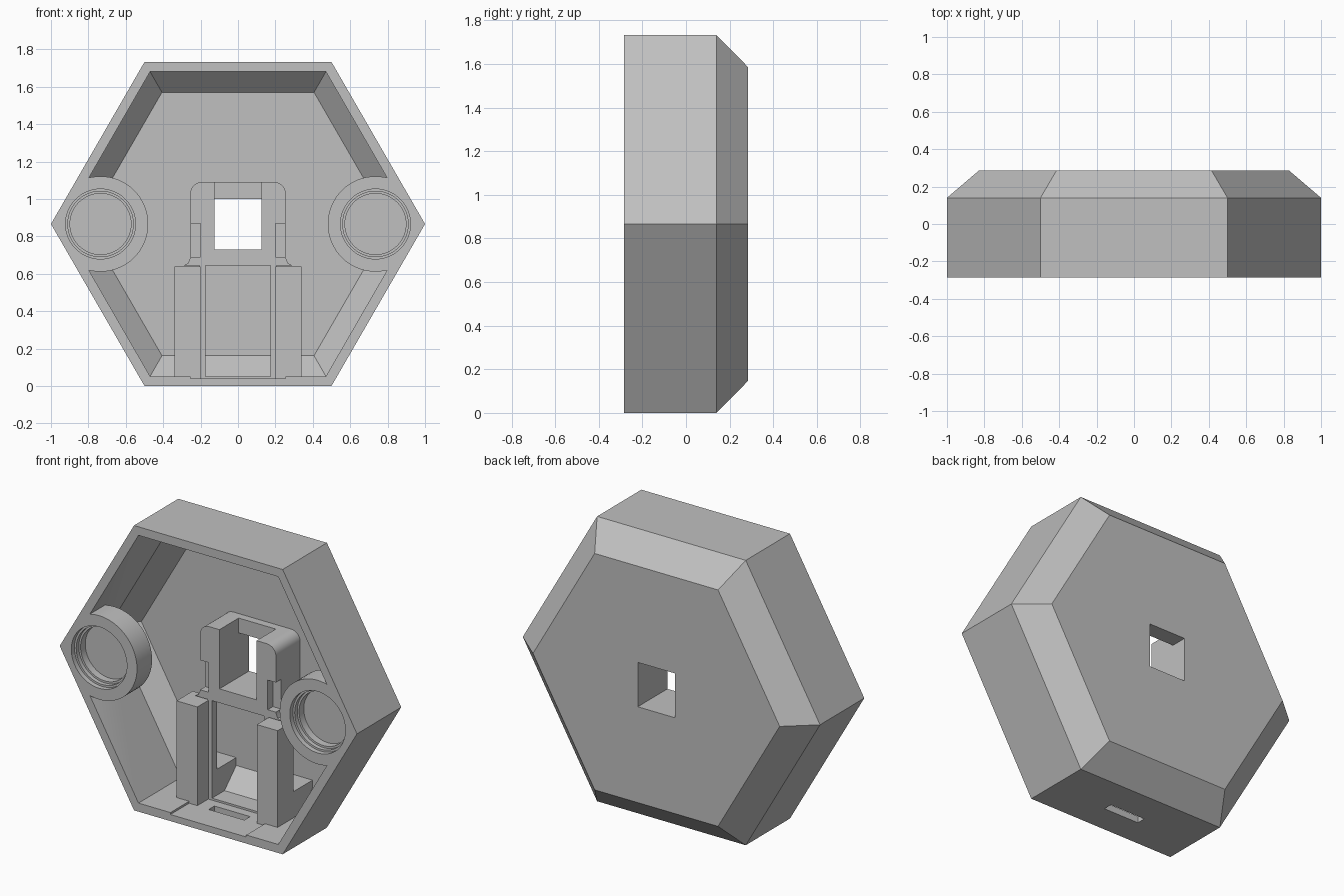
import bpy, bmesh, math
from mathutils import Matrix, Vector

cube = bpy.data.objects.get("Cube")
if cube:
    bpy.data.objects.remove(cube, do_unlink=True)

MID = math.sqrt(3) / 2      # height of the hexagon centre
FRONT, BACK = -0.285, 0.285
FLOOR = 0.233               # inner floor depth
PLATE = 0.0                 # front face of the bracket

grey = bpy.data.materials.new("plain grey")
grey.use_nodes = True
colour = (0.53, 0.53, 0.53, 1)
grey.diffuse_color = colour
grey.node_tree.nodes["Principled BSDF"].inputs["Base Color"].default_value = colour


def finish(bm, name):
    bmesh.ops.recalc_face_normals(bm, faces=bm.faces)
    mesh = bpy.data.meshes.new(name)
    bm.to_mesh(mesh)
    bm.free()
    mesh.materials.append(grey)
    ob = bpy.data.objects.new(name, mesh)
    bpy.context.scene.collection.objects.link(ob)
    return ob


def box(name, x, y, z):
    bm = bmesh.new()
    bmesh.ops.create_cube(bm, size=1)
    for v in bm.verts:
        v.co = [a[0] if c < 0 else a[1] for c, a in zip(v.co, (x, y, z))]
    return finish(bm, name)


def hex_loft(name, rings):
    """Closed loft through hexagons given as (radius, y)."""
    bm = bmesh.new()
    loops = []
    for r, y in rings:
        angles = [math.radians(60 * k) for k in range(6)]
        loops.append([bm.verts.new((r * math.cos(a), y, MID + r * math.sin(a))) for a in angles])
    for a, b in zip(loops, loops[1:]):
        for k in range(6):
            n = (k + 1) % 6
            bm.faces.new((a[k], a[n], b[n], b[k]))
    bm.faces.new(loops[0])
    bm.faces.new(loops[-1])
    return finish(bm, name)


def cylinder(name, x, r, y0, y1):
    bm = bmesh.new()
    place = Matrix.Translation((x, (y0 + y1) / 2, MID)) @ Matrix.Rotation(math.pi / 2, 4, 'X')
    bmesh.ops.create_cone(bm, cap_ends=True, segments=64, radius1=r, radius2=r,
                          depth=y1 - y0, matrix=place)
    return finish(bm, name)


def extrude(name, points, offset):
    bm = bmesh.new()
    face = bm.faces.new([bm.verts.new(p) for p in points])
    out = bmesh.ops.extrude_face_region(bm, geom=[face])
    moved = [g for g in out["geom"] if isinstance(g, bmesh.types.BMVert)]
    bmesh.ops.translate(bm, verts=moved, vec=Vector(offset))
    return finish(bm, name)


def carve(target, cutter, operation='DIFFERENCE', keep=False):
    mod = target.modifiers.new("carve", 'BOOLEAN')
    mod.operation, mod.solver, mod.object = operation, 'EXACT', cutter
    bpy.context.view_layer.objects.active = target
    bpy.ops.object.modifier_apply(modifier=mod.name)
    if not keep:
        bpy.data.objects.remove(cutter, do_unlink=True)


# Hollow hexagonal shell with a bevelled back
shell = hex_loft("shell", [(0.83, BACK), (1, 0.14), (1, FRONT), (0.94, FRONT),
                           (0.94, 0.12), (0.813, FLOOR)])
carve(shell, box("window_cutter", (-0.125, 0.125), (0.1, 0.4), (0.73, 1.0)))
carve(shell, box("groove_cutter", (-0.255, 0.255), (-0.4, PLATE), (0.04, 0.1)))
carve(shell, box("slot_cutter", (-0.12, 0.12), (-0.11, -0.055), (-0.1, 0.1)))

parts = [shell]

# Round stepped sockets in the side corners
for side, x in (("left", 0.735), ("right", -0.735)):
    socket = cylinder(side + "_socket", x, 0.255, FRONT, -0.14)
    carve(socket, hex_loft("corner_limit", [(0.945, -0.5), (0.945, 0.1)]), 'INTERSECT')
    for r, depth in ((0.187, 0.03), (0.175, 0.055), (0.163, 0.1)):
        pocket = cylinder("pocket_cutter", x, r, FRONT - 0.1, FRONT + depth)
        carve(socket, pocket, keep=True)
        carve(shell, pocket)
    parts.append(socket)

# Bracket head with rounded shoulders and flared foot
half = [(0.29, 0.645), (0.268, 0.655), (0.255, 0.685)]
for k in range(9):
    a = math.radians(90 * k / 8)
    half.append((0.195 + 0.06 * math.cos(a), 1.03 + 0.06 * math.sin(a)))
outline = half + [(-x, z) for x, z in reversed(half)]
head = extrude("bracket_head", [(x, PLATE, z) for x, z in outline], (0, FLOOR + 0.01, 0))
carve(head, box("notch_cutter", (-0.125, 0.125), (-0.2, 0.185), (0.73, 1.3)))
carve(head, box("window_cutter", (-0.125, 0.125), (-0.2, 0.4), (0.73, 1.0)))
for s in (1, -1):
    carve(head, box("hook_cutter", sorted((s * 0.2, s * 0.4)), (-0.2, 0.05), (0.69, 0.87)))
parts.append(head)

# Arms, guide posts and feet on both sides
foot_profile = [(PLATE, 0.03), (0.15, 0.03), (0.24, 0.13), (0.24, 0.21), (PLATE, 0.21)]
for side, s in (("left", 1), ("right", -1)):
    parts.append(box(side + "_arm", sorted((s * 0.175, s * 0.205)), (PLATE, 0.05), (0.035, 0.65)))
    parts.append(box(side + "_post", sorted((s * 0.2, s * 0.34)), (-0.105, 0.05), (0.035, 0.64)))
    parts.append(extrude(side + "_foot", [(s * 0.175, y, z) for y, z in foot_profile],
                         (s * 0.163, 0, 0)))

# Smooth the round walls, keep all edges crisp
bpy.ops.object.select_all(action='DESELECT')
for ob in parts:
    ob.select_set(True)
bpy.context.view_layer.objects.active = shell
bpy.ops.object.shade_smooth_by_angle(angle=math.radians(25))
